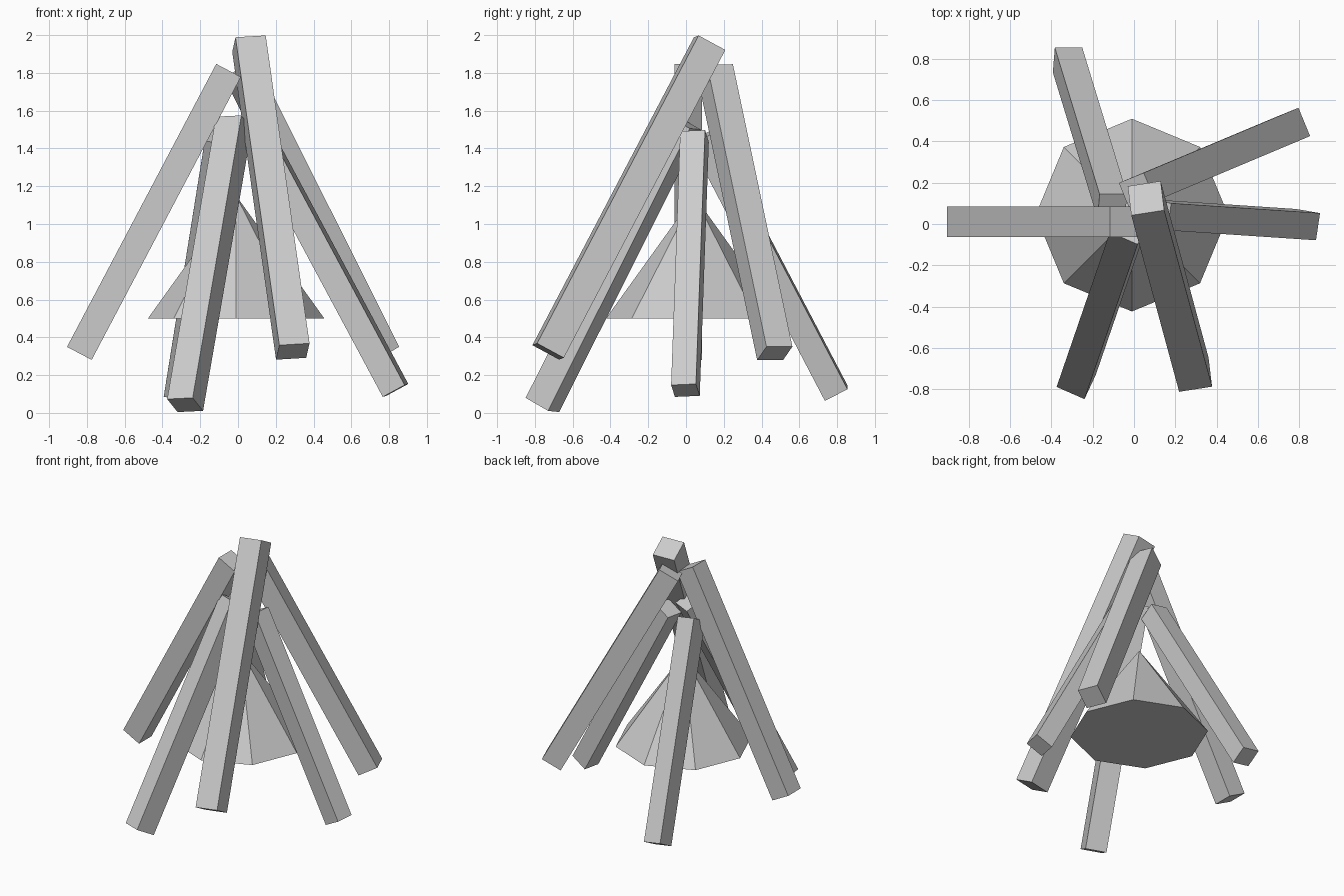
import bpy
import bmesh
from mathutils import Vector, Matrix

if "Cube" in bpy.data.objects:
    bpy.data.objects.remove(bpy.data.objects["Cube"], do_unlink=True)

# One plain grey for everything
grey = bpy.data.materials.new("plain grey")
grey.use_nodes = True
grey.diffuse_color = (0.6, 0.6, 0.6, 1)
grey.node_tree.nodes["Principled BSDF"].inputs["Base Color"].default_value = (0.6, 0.6, 0.6, 1)

THICKNESS = 0.0872  # log thickness as a share of its length


def finish(name, bm):
    mesh = bpy.data.meshes.new(name)
    bm.to_mesh(mesh)
    bm.free()
    mesh.materials.append(grey)
    obj = bpy.data.objects.new(name, mesh)
    bpy.context.collection.objects.link(obj)
    return obj


def log(name, bottom, top, side):
    """Square log between two end centres; side sets its roll."""
    bottom, top = Vector(bottom), Vector(top)
    axis = top - bottom
    length = axis.length
    z = axis.normalized()
    x = Vector(side)
    x = (x - z * x.dot(z)).normalized()
    y = z.cross(x)
    frame = Matrix((x, y, z)).transposed().to_4x4()
    frame.translation = (bottom + top) / 2
    width = length * THICKNESS
    bm = bmesh.new()
    bmesh.ops.create_cube(bm, size=1)
    bmesh.ops.scale(bm, vec=(width, width, length), verts=bm.verts)
    bmesh.ops.transform(bm, matrix=frame, verts=bm.verts)
    return finish(name, bm)


# Six leaning logs
log("log_right", (-0.84, 0.012, 0.315), (-0.05, 0.012, 1.813), (0, 1, 0))
log("log_front_left", (0.29, -0.73, 0.325), (0.058, 0.125, 1.955), (0.16, 0.025, 0.01))
log("log_front_right", (-0.28, -0.76, 0.042), (-0.022, -0.01, 1.537), (0.135, -0.06, 0.005))
log("log_left", (0.834, -0.003, 0.119), (0.113, 0.045, 1.463), (0.02, 0.138, 0.007))
log("log_back_left", (0.765, 0.47, 0.315), (0.015, 0.155, 1.81), (-0.056, 0.137, 0))
log("log_back_right", (-0.322, 0.795, 0.105), (-0.105, 0.085, 1.46), (0.135, 0, -0.021))

# Eight-sided cone in the middle
bm = bmesh.new()
bmesh.ops.create_cone(bm, cap_ends=True, segments=8, radius1=0.467, radius2=0, depth=0.65,
                      matrix=Matrix.Translation((-0.01, 0.043, 0.825)))
bmesh.ops.remove_doubles(bm, verts=bm.verts, dist=0.001)
finish("fire_cone", bm)
